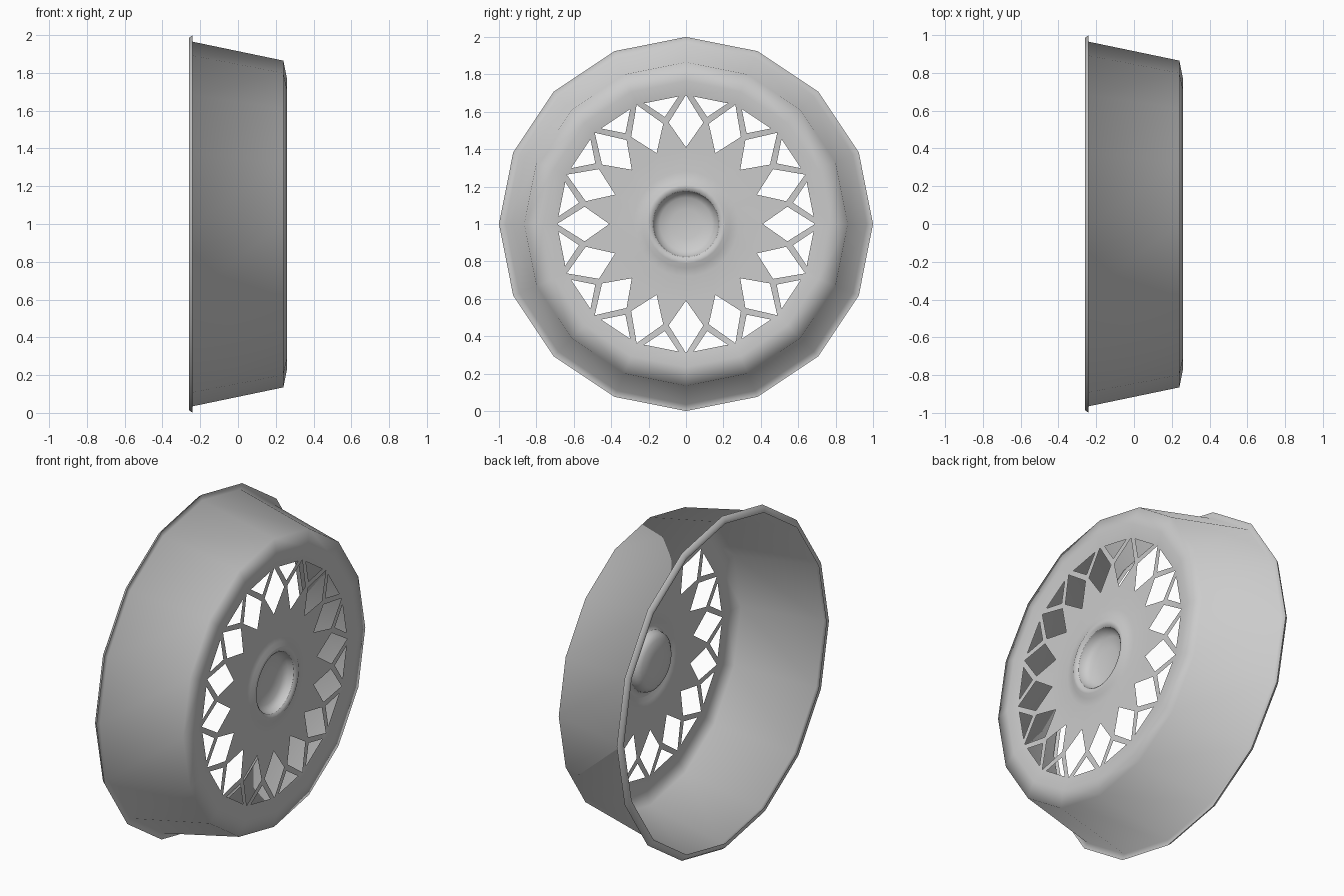
import bpy, bmesh, math

if "Cube" in bpy.data.objects:
    bpy.data.objects.remove(bpy.data.objects["Cube"])

N = 16                      # sides of the wheel
STEP = 360 / N


def polar(bm, x, r, deg):
    """Vertex on the wheel: depth x, radius r, angle measured from straight up."""
    a = math.radians(deg)
    return bm.verts.new((x, r * math.sin(a), 1 + r * math.cos(a)))


def lathe(bm, profile, n):
    """Spin (x, r) points around the axle as quads."""
    s = 360 / n
    for (x0, r0), (x1, r1) in zip(profile, profile[1:]):
        for k in range(n):
            a, b = k * s, (k + 1) * s
            if r1 == 0:
                bm.faces.new([polar(bm, x0, r0, a), polar(bm, x0, r0, b), polar(bm, x1, 0, 0)])
            else:
                bm.faces.new([polar(bm, x0, r0, a), polar(bm, x0, r0, b),
                              polar(bm, x1, r1, b), polar(bm, x1, r1, a)])


def finish(name, bm, angle):
    bmesh.ops.remove_doubles(bm, verts=bm.verts, dist=0.0005)
    bmesh.ops.recalc_face_normals(bm, faces=bm.faces)
    # outer skin should face the +x side
    if sum(f.normal.x * f.calc_area() for f in bm.faces) < 0:
        bmesh.ops.reverse_faces(bm, faces=bm.faces)
    me = bpy.data.meshes.new(name)
    bm.to_mesh(me)
    bm.free()
    ob = bpy.data.objects.new(name, me)
    bpy.context.collection.objects.link(ob)
    bpy.ops.object.select_all(action='DESELECT')
    ob.select_set(True)
    bpy.context.view_layer.objects.active = ob
    bpy.ops.object.shade_smooth_by_angle(angle=math.radians(angle))
    return ob


# Rim: back lip, tapered barrel and rounded front shoulder
bm = bmesh.new()
lathe(bm, [(-0.26, 0.96), (-0.26, 0.985), (-0.24, 1.0), (-0.24, 0.965),
           (0.24, 0.865), (0.26, 0.765)], N)

# Spoked face: one Y-shaped spoke cell repeated around the wheel
XS, XF, XH = 0.26, 0.242, 0.238        # depth at shoulder, spokes, hub foot
RO, RI, RS, RH = 0.69, 0.41, 0.55, 0.28
SIDE = 9.7                             # angle of the diamond's side corner
chord = RO * math.cos(math.radians(STEP / 2))
half = RO * math.sin(math.radians(STEP / 2)) - 0.041
corner_a = math.degrees(math.atan2(half, chord))
corner_r = math.hypot(half, chord)

for k in range(N):
    a, b = k * STEP, (k + 1) * STEP
    m = (a + b) / 2

    def face(*pts):
        bm.faces.new([polar(bm, *p) for p in pts])

    A, B = (XF, RO, a), (XF, RO, b)
    L, R = (XF, corner_r, m - corner_a), (XF, corner_r, m + corner_a)
    S, T = (XF, RS, a + SIDE), (XF, RS, b - SIDE)
    fork = (XF, 0.583, m)
    Ia, Ib = (XH, RI, a), (XH, RI, b)
    face((XS, 0.765, a), (XS, 0.765, b), B, R, L, A)     # ring outside the holes
    face(A, L, fork, S)                                  # fork arms
    face(B, T, fork, R)
    face(S, fork, T)
    face(Ia, S, T, Ib)                                   # petal between diamonds
    face(Ia, Ib, (XH, RH, b), (XH, RH, m), (XH, RH, a))  # centre disc

# Raised collar around the hub
lathe(bm, [(XH, RH), (0.243, 0.235), (0.256, 0.21), (0.256, 0.19), (0.245, 0.177)], 2 * N)
finish("wheel_rim", bm, 80)

# Hub bowl: shallow dish set in the collar
bm = bmesh.new()
lathe(bm, [(0.245, 0.177), (0.215, 0.168), (0.195, 0.14), (0.183, 0.08), (0.18, 0)], 2 * N)
finish("hub_bowl", bm, 80)
